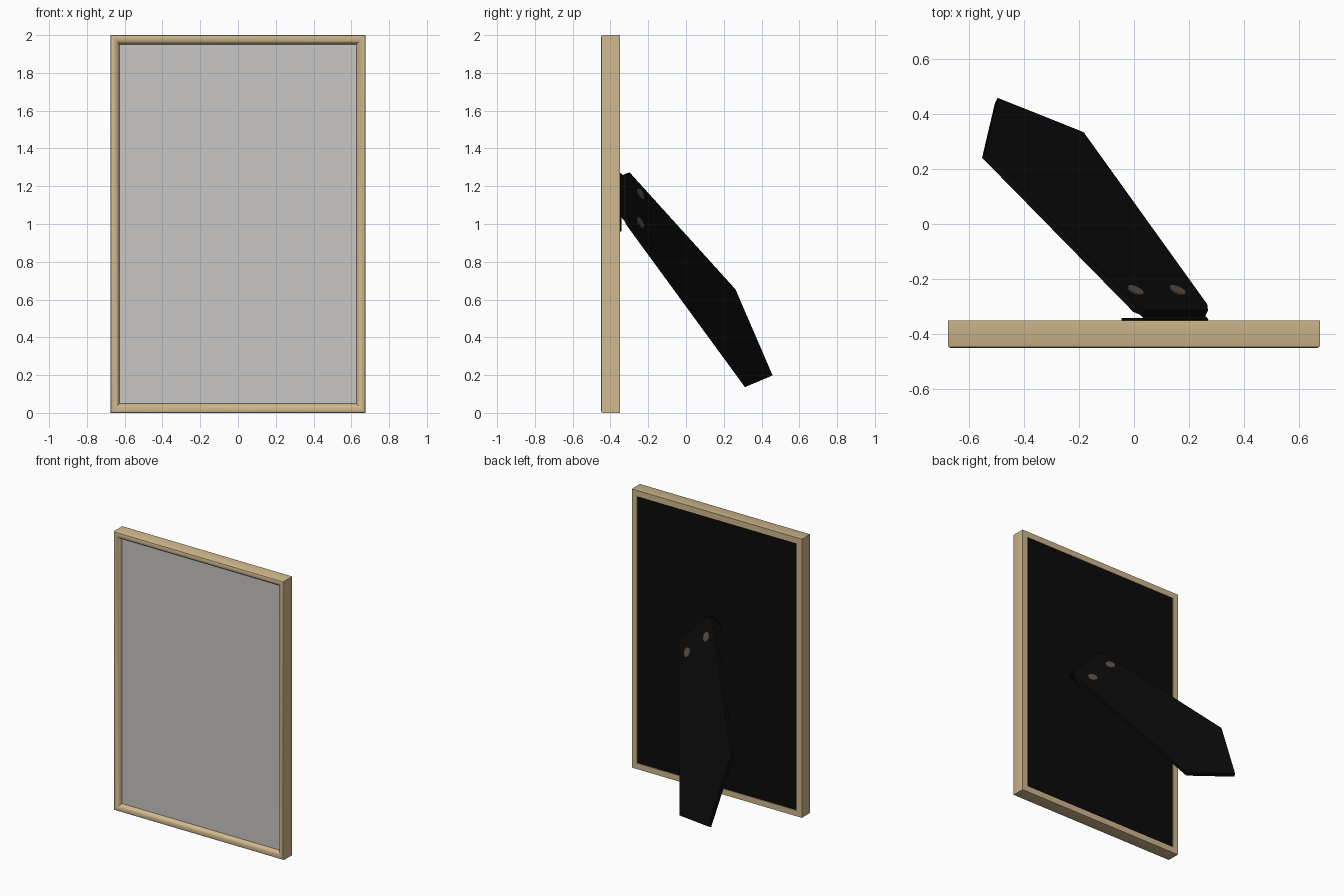
import bpy, bmesh, math
from mathutils import Vector, Matrix

cube = bpy.data.objects.get("Cube")
if cube:
    bpy.data.objects.remove(cube, do_unlink=True)


def material(name, rgb):
    m = bpy.data.materials.new(name)
    m.use_nodes = True
    m.diffuse_color = (*rgb, 1)
    m.node_tree.nodes["Principled BSDF"].inputs["Base Color"].default_value = (*rgb, 1)
    return m


WOOD = material("light wood", (0.63, 0.48, 0.27))
GREY = material("grey glass", (0.58, 0.57, 0.56))
BLACK = material("black board", (0.003, 0.003, 0.003))
METAL = material("brown metal", (0.1, 0.075, 0.06))


def finish(bm, name, mat, smooth=False):
    bmesh.ops.recalc_face_normals(bm, faces=bm.faces)
    mesh = bpy.data.meshes.new(name)
    bm.to_mesh(mesh)
    bm.free()
    obj = bpy.data.objects.new(name, mesh)
    bpy.context.collection.objects.link(obj)
    mesh.materials.append(mat)
    if smooth:
        bpy.ops.object.select_all(action="DESELECT")
        obj.select_set(True)
        bpy.context.view_layer.objects.active = obj
        bpy.ops.object.shade_smooth_by_angle(angle=math.radians(35))
    return obj


def slab(name, outline, low, high, matrix, mat):
    """Flat outline extruded between two local heights."""
    bm = bmesh.new()
    face = bm.faces.new([bm.verts.new((a, b, low)) for a, b in outline])
    ext = bmesh.ops.extrude_face_region(bm, geom=[face])
    tops = [v for v in ext["geom"] if isinstance(v, bmesh.types.BMVert)]
    bmesh.ops.translate(bm, verts=tops, vec=(0, 0, high - low))
    bm.transform(matrix)
    return finish(bm, name, mat)


# Mitred frame: (inset, y) profile swept round the four corners
HALF_W, HALF_H, BACK = 0.675, 1.0, -0.35
profile = [(0, BACK), (0, -0.442), (0.003, -0.447), (0.01, -0.45), (0.02, -0.45),
           (0.03, -0.447), (0.04, -0.439), (0.047, -0.428), (0.05, -0.415),
           (0.05, -0.36), (0.042, -0.36), (0.042, BACK)]
bm = bmesh.new()
rings = [[bm.verts.new((sx * (HALF_W - i), y, 1 + sz * (HALF_H - i))) for i, y in profile]
         for sx, sz in ((-1, -1), (1, -1), (1, 1), (-1, 1))]
n = len(profile)
for c in range(4):
    r, s = rings[c], rings[(c + 1) % 4]
    for k in range(n):
        bm.faces.new((r[k], s[k], s[(k + 1) % n], r[(k + 1) % n]))
finish(bm, "frame", WOOD, smooth=True)

# Upright slabs: local x, y become world x, z; local height becomes -y
upright = Matrix.Rotation(math.pi / 2, 4, "X")


def rect(w, h):
    return [(-w, 1 - h), (w, 1 - h), (w, 1 + h), (-w, 1 + h)]


slab("glass", rect(0.628, 0.953), 0.41, 0.42, upright, GREY)
slab("back_board", rect(0.632, 0.957), 0.353, 0.375, upright, BLACK)

# Hinge leaf lying against the back board
slab("hinge_leaf", [(0.025, 1.265), (-0.045, 1.19), (0.18, 0.96), (0.262, 1.03)],
     0.341, 0.353, upright, BLACK)

# Easel leg: local x along the diagonal hinge, local y down the leg
u = Vector((1, 0, -1)).normalized()
v = Vector((-0.585, 0.561, -0.585)).normalized()
tilt = Matrix((u, v, u.cross(v))).transposed().to_4x4()
tilt.translation = (0.13, -0.30, 1.13)
slab("leg", [(-0.157, -0.04), (0.157, -0.04), (0.187, 0), (0.474, 1.114),
             (0.216, 1.336), (-0.138, 0.987), (-0.187, -0.01)],
     -0.016, 0.01, tilt, BLACK)

# Folded strip joining the leg to the hinge leaf
slab("hinge_fold", [(-0.157, -0.06), (0.157, -0.06), (0.157, 0), (-0.157, 0)],
     -0.022, -0.014, tilt, BLACK)

# Rivets
for side, a in (("upper", -0.109), ("lower", 0.107)):
    disc = [(a + 0.032 * math.cos(t * math.tau / 20), 0.089 + 0.032 * math.sin(t * math.tau / 20))
            for t in range(20)]
    slab(side + "_rivet", disc, 0.008, 0.015, tilt, METAL)
